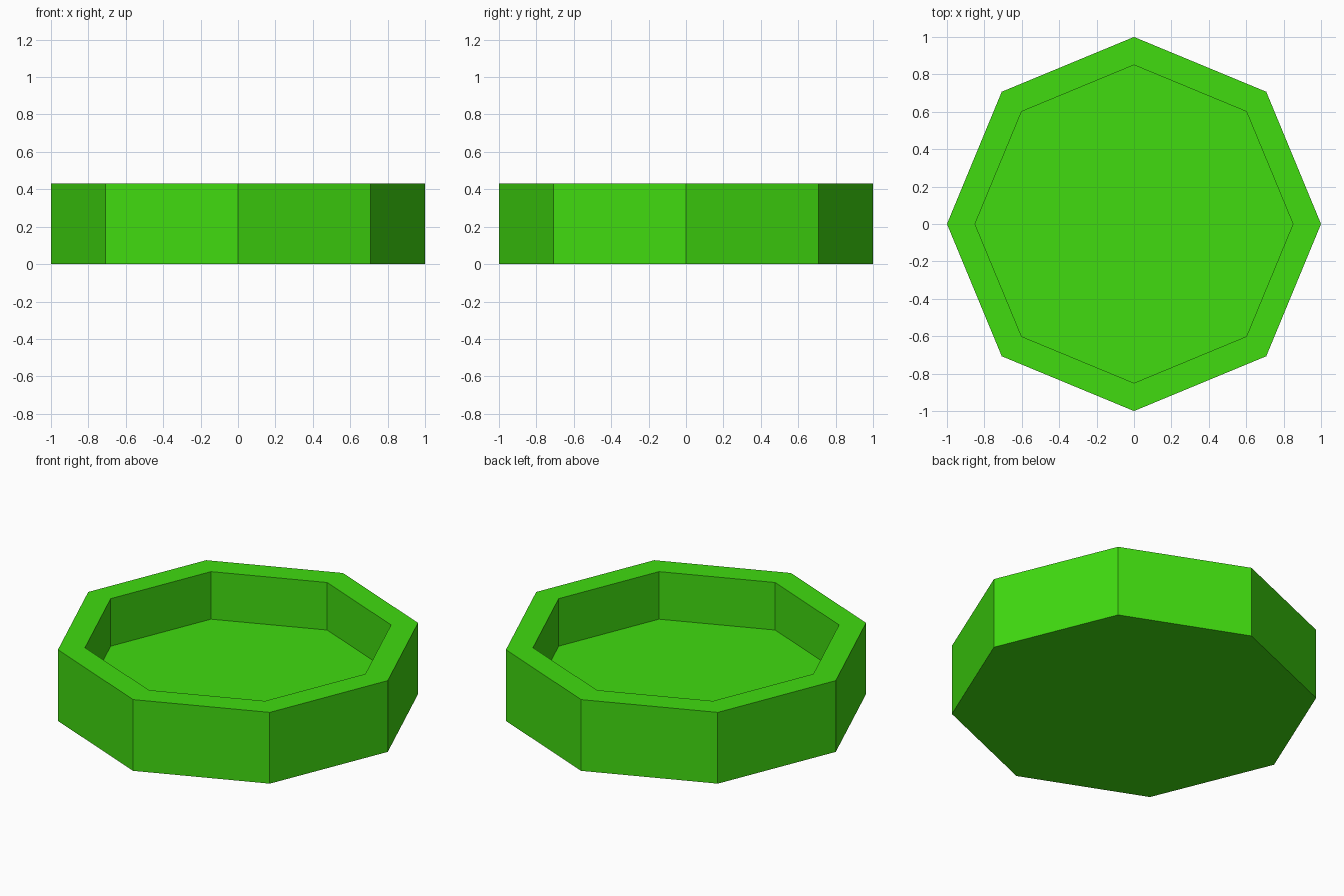
import bpy
import bmesh

cube = bpy.data.objects.get("Cube")
if cube:
    bpy.data.objects.remove(cube, do_unlink=True)

SIDES = 8
OUTER_RADIUS = 1.0
INNER_RADIUS = 0.85
HEIGHT = 0.43
FLOOR_HEIGHT = 0.143

# Single bright green for the whole tray
green = bpy.data.materials.new("bright_green")
green.use_nodes = True
colour = (0.052, 0.71, 0.005, 1.0)
green.diffuse_color = colour
green.node_tree.nodes["Principled BSDF"].inputs["Base Color"].default_value = colour

bm = bmesh.new()

# Solid octagonal body with a corner on each axis
body = bmesh.ops.create_cone(bm, cap_ends=True, segments=SIDES, radius1=OUTER_RADIUS,
                             radius2=OUTER_RADIUS, depth=HEIGHT)
bmesh.ops.translate(bm, verts=body["verts"], vec=(0, 0, HEIGHT / 2))
bm.normal_update()
top = max(bm.faces, key=lambda f: f.calc_center_median().z)

# Flat rim: inset the top face
bmesh.ops.inset_individual(bm, faces=[top], thickness=0.05)
for v in top.verts:
    scale = INNER_RADIUS / v.co.xy.length
    v.co.x *= scale
    v.co.y *= scale

# Recess: a second ring dropped straight down to the floor
bmesh.ops.inset_individual(bm, faces=[top], thickness=0.0)
for v in top.verts:
    scale = INNER_RADIUS / v.co.xy.length
    v.co = (v.co.x * scale, v.co.y * scale, FLOOR_HEIGHT)

bmesh.ops.recalc_face_normals(bm, faces=bm.faces[:])
mesh = bpy.data.meshes.new("octagonal_tray")
bm.to_mesh(mesh)
bm.free()
mesh.materials.append(green)

tray = bpy.data.objects.new("octagonal_tray", mesh)
bpy.context.collection.objects.link(tray)
